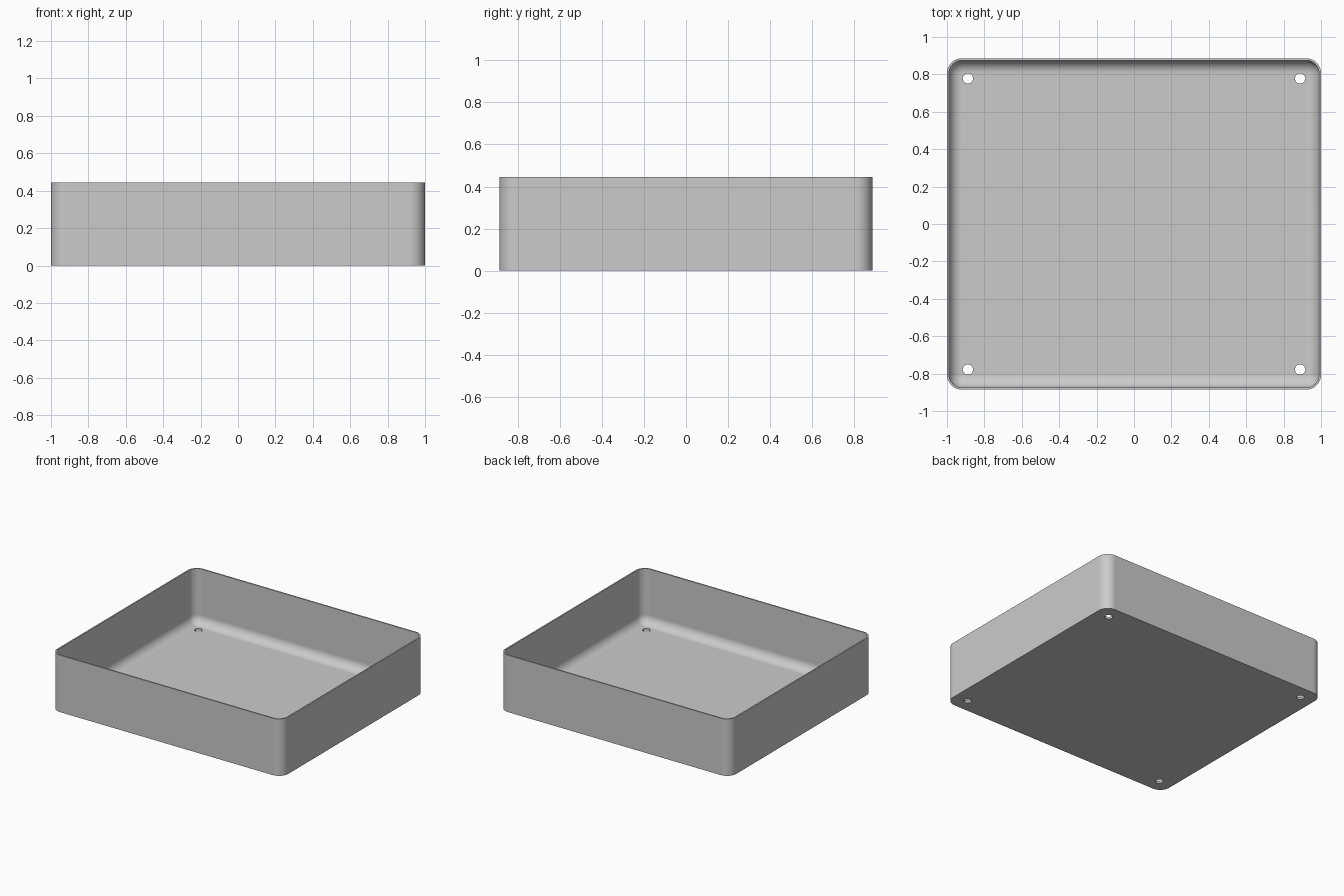
import bpy, bmesh
from math import sin, cos, pi, radians

cube = bpy.data.objects.get("Cube")
if cube:
    bpy.data.objects.remove(cube, do_unlink=True)

HX, HY, HEIGHT = 1.0, 0.886, 0.445
WALL, FLOOR, RADIUS = 0.011, 0.016, 0.08
STEPS = 8

grey = bpy.data.materials.new("plain grey")
grey.use_nodes = True
colour = (0.6, 0.6, 0.6, 1)
grey.diffuse_color = colour
grey.node_tree.nodes["Principled BSDF"].inputs["Base Color"].default_value = colour


def ring(bm, inset, z):
    """Rounded rectangle loop, set in from the outer outline."""
    r = RADIUS - inset
    verts = []
    for i, (sx, sy) in enumerate(((1, 1), (-1, 1), (-1, -1), (1, -1))):
        for k in range(STEPS + 1):
            a = (i + k / STEPS) * pi / 2
            verts.append(bm.verts.new((sx * (HX - RADIUS) + r * cos(a),
                                       sy * (HY - RADIUS) + r * sin(a), z)))
    return verts


# Tray shell: outer wall, rim, inner wall and rounded floor edge
bm = bmesh.new()
fillet = RADIUS - WALL
levels = [(0, 0), (0, HEIGHT), (WALL, HEIGHT)]
for k in range(STEPS + 1):
    a = k / STEPS * pi / 2
    levels.append((WALL + fillet * (1 - cos(a)), FLOOR + fillet * (1 - sin(a))))
rings = [ring(bm, inset, z) for inset, z in levels]
for low, high in zip(rings, rings[1:]):
    for i in range(len(low)):
        j = (i + 1) % len(low)
        bm.faces.new((low[i], low[j], high[j], high[i]))
bm.faces.new(rings[0][::-1])
bm.faces.new(rings[-1])
bmesh.ops.remove_doubles(bm, verts=bm.verts, dist=0.0001)
bmesh.ops.recalc_face_normals(bm, faces=bm.faces)
mesh = bpy.data.meshes.new("tray")
bm.to_mesh(mesh)
bm.free()
mesh.materials.append(grey)
tray = bpy.data.objects.new("tray", mesh)
bpy.context.collection.objects.link(tray)

# Corner drain holes
bm = bmesh.new()
for sx in (-1, 1):
    for sy in (-1, 1):
        made = bmesh.ops.create_cone(bm, cap_ends=True, segments=12, radius1=0.028,
                                     radius2=0.028, depth=0.2)
        bmesh.ops.translate(bm, verts=made["verts"], vec=(sx * 0.888, sy * 0.778, 0))
mesh = bpy.data.meshes.new("hole_cutter")
bm.to_mesh(mesh)
bm.free()
mesh.materials.append(grey)
cutter = bpy.data.objects.new("hole_cutter", mesh)
bpy.context.collection.objects.link(cutter)
cutter.hide_render = True

cut = tray.modifiers.new("holes", "BOOLEAN")
cut.object = cutter
cut.operation = "DIFFERENCE"
cut.solver = "EXACT"
bpy.context.view_layer.objects.active = tray
tray.select_set(True)
bpy.ops.object.modifier_apply(modifier=cut.name)
bpy.data.objects.remove(cutter, do_unlink=True)

# Smooth curves, crisp rim and holes
bpy.ops.object.shade_smooth_by_angle(angle=radians(35))
weighted = tray.modifiers.new("even shading", "WEIGHTED_NORMAL")
weighted.keep_sharp = True
